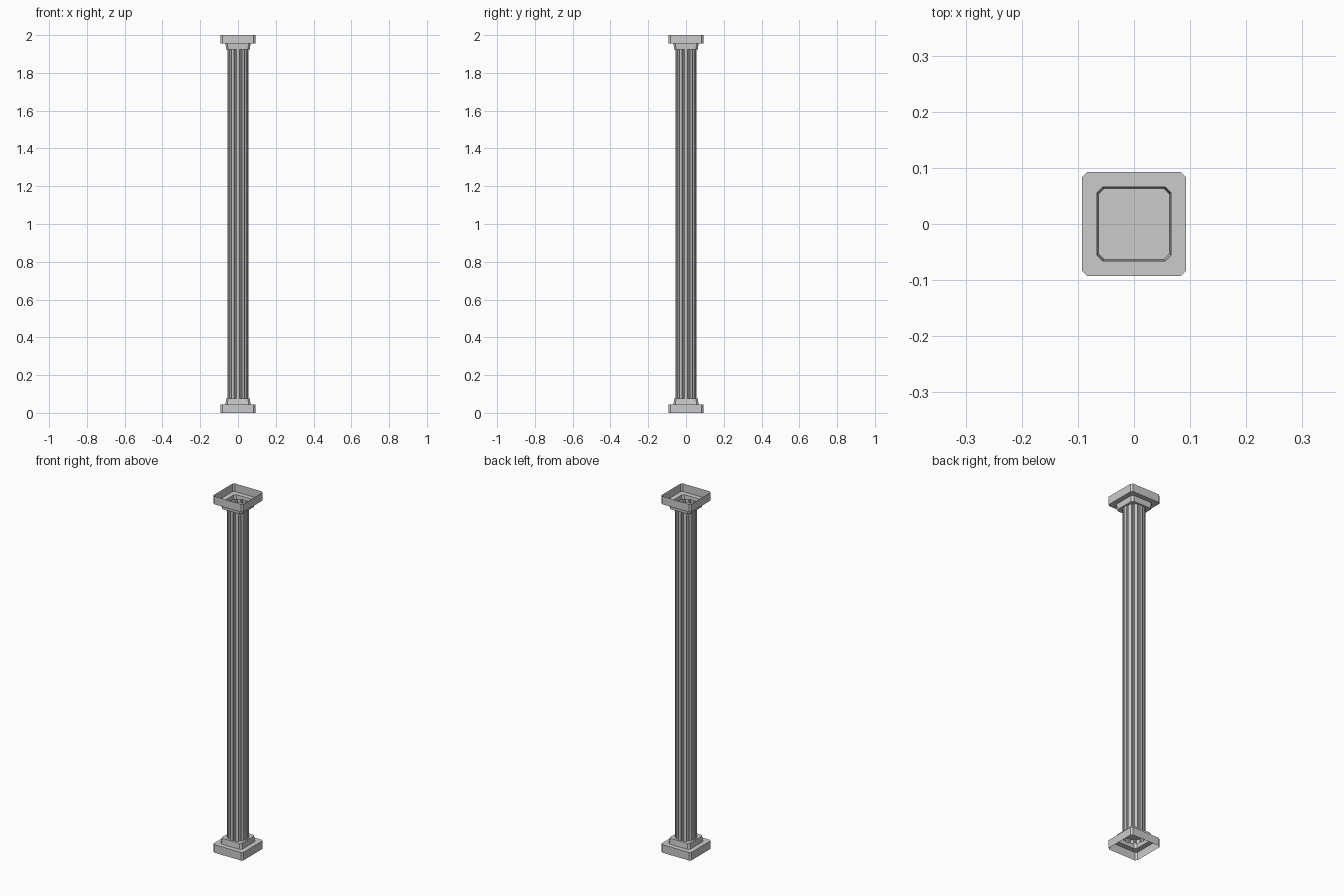
import bpy, math

if "Cube" in bpy.data.objects:
    bpy.data.objects.remove(bpy.data.objects["Cube"])


def chamfered_square(h, c, z):
    """Square outline with cut corners."""
    k = h - c
    return [(h, -k, z), (h, k, z), (k, h, z), (-k, h, z),
            (-h, k, z), (-h, -k, z), (-k, -h, z), (k, -h, z)]


def loft(name, rings, cap_end):
    """Skin a stack of equal-length rings; optionally close the last one."""
    n = len(rings[0])
    verts = [p for ring in rings for p in ring]
    faces = [(i * n + j, i * n + (j + 1) % n, (i + 1) * n + (j + 1) % n, (i + 1) * n + j)
             for i in range(len(rings) - 1) for j in range(n)]
    if cap_end:
        start = (len(rings) - 1) * n
        faces.append(tuple(range(start, start + n)))
    mesh = bpy.data.meshes.new(name)
    mesh.from_pydata(verts, [], faces)
    mesh.update()
    obj = bpy.data.objects.new(name, mesh)
    bpy.context.collection.objects.link(obj)
    return obj


# Stepped end blocks: thin shells, open on the outer side
steps = [(0.093, 0.010, 0.0), (0.093, 0.010, 0.045),
         (0.066, 0.010, 0.045), (0.063, 0.010, 0.076)]
loft("base", [chamfered_square(*s) for s in steps], True)
capital = loft("capital", [chamfered_square(h, c, 2 - z) for h, c, z in steps], True)
capital.data.flip_normals()

# Fluted shaft: open tube running slightly into both end blocks
FLUTES = 12
outline = []
for i in range(FLUTES):
    for offset, r in ((-0.28, 0.057), (0.28, 0.057), (0.38, 0.051), (0.62, 0.051)):
        a = 2 * math.pi * (i + offset) / FLUTES
        outline.append((r * math.cos(a), r * math.sin(a)))
loft("shaft", [[(x, y, z) for x, y in outline] for z in (0.055, 1.945)], False)
